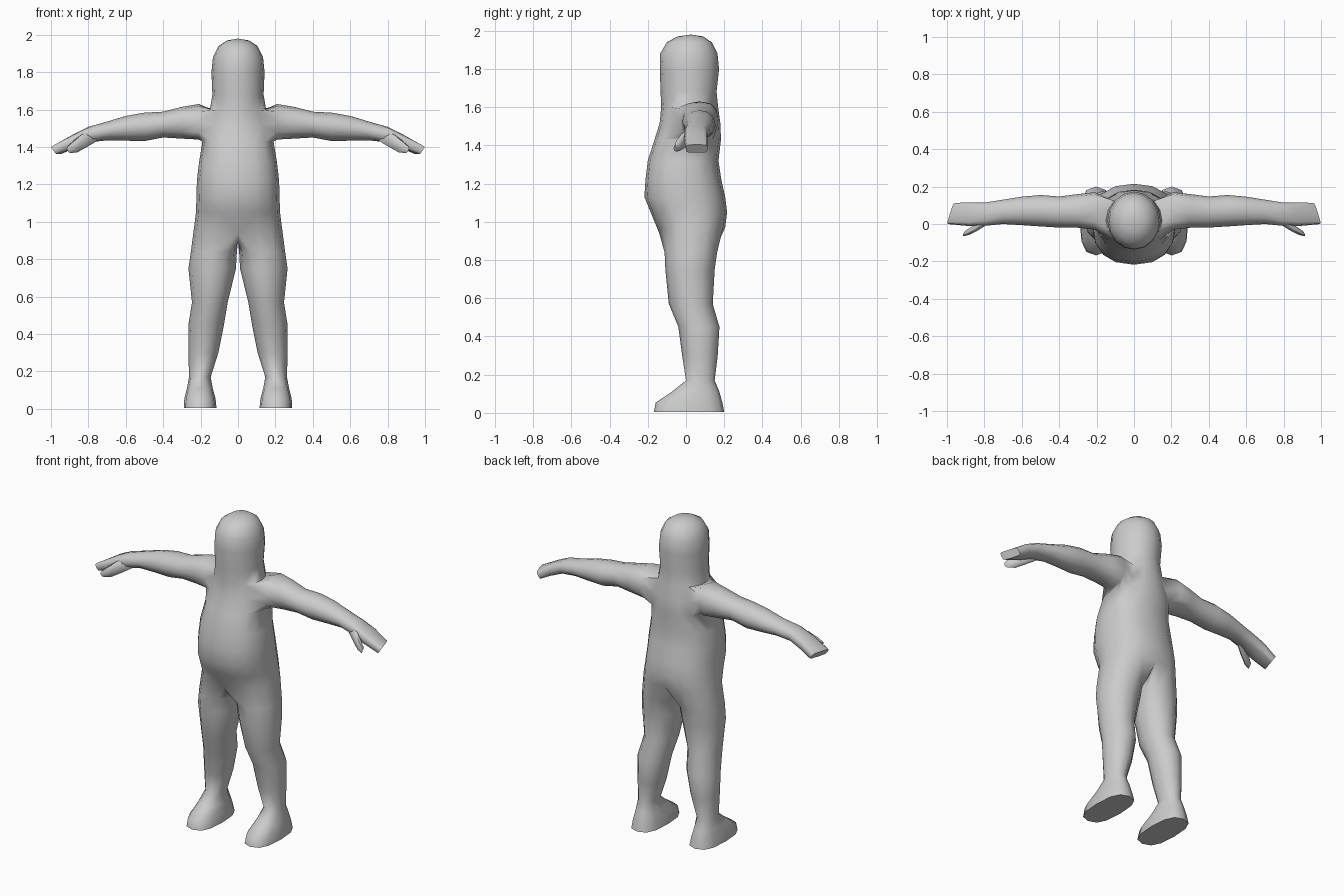
import bpy, bmesh, math
from mathutils import Vector

if "Cube" in bpy.data.objects:
    bpy.data.objects.remove(bpy.data.objects["Cube"])

grey = bpy.data.materials.new("plain grey")
grey.diffuse_color = (0.6, 0.6, 0.6, 1)
grey.use_nodes = True
grey.node_tree.nodes["Principled BSDF"].inputs["Base Color"].default_value = grey.diffuse_color


def oval(deg, e=1.0):
    """Point on a unit superellipse; a small e gives a boxier outline."""
    c, s = math.cos(math.radians(deg)), math.sin(math.radians(deg))
    return math.copysign(abs(c) ** e, c), math.copysign(abs(s) ** e, s)


def bridge(bm, a, b, closed=True, skip=()):
    n = len(a)
    for i in range(n if closed else n - 1):
        if i not in skip:
            j = (i + 1) % n
            bm.faces.new((a[i], a[j], b[j], b[i]))


def finish(bm, name):
    bmesh.ops.recalc_face_normals(bm, faces=bm.faces)
    me = bpy.data.meshes.new(name)
    bm.to_mesh(me)
    bm.free()
    ob = bpy.data.objects.new(name, me)
    bpy.context.collection.objects.link(ob)
    me.materials.append(grey)
    mirror = ob.modifiers.new("mirror", 'MIRROR')
    mirror.use_clip = True
    mirror.merge_threshold = 0.0005
    bpy.ops.object.select_all(action='DESELECT')
    ob.select_set(True)
    bpy.context.view_layer.objects.active = ob
    bpy.ops.object.shade_smooth_by_angle(angle=math.radians(62))
    return ob


bm = bmesh.new()

# Torso and head, half rings from front to back: z, half width, front y, back y
trunk = [(.97, .235, -.14, .205), (1.05, .225, -.185, .215),
         (1.13, .222, -.218, .205), (1.22, .22, -.212, .185),
         (1.32, .208, -.2, .17), (1.43, .19, -.165, .183),
         (1.515, .183, -.138, .18), (1.6, .15, -.13, .168),
         (1.68, .137, -.133, .16), (1.8, .142, -.137, .173),
         (1.88, .134, -.135, .165), (1.94, .105, -.1, .135),
         (1.97, .06, -.045, .09)]
rings = []
for z, hx, yf, yb in trunk:
    ring = []
    for i in range(9):
        c, s = oval(-90 + 22.5 * i, .85 if z < 1.5 else 1)
        x = 0 if i in (0, 8) else hx * c
        ring.append(bm.verts.new((x, (yf + yb) / 2 + (yb - yf) / 2 * s, z)))
    rings.append(ring)
rings[0][0].co.z = .94
for r in range(len(rings) - 1):
    # Leave an opening at the shoulder for the arm
    bridge(bm, rings[r], rings[r + 1], False, range(2, 6) if r in (5, 6) else ())
crown = bm.verts.new((0, .025, 1.98))
for i in range(8):
    bm.faces.new((rings[-1][i], rings[-1][i + 1], crown))

# Arm and flat hand: x, y centre, y radius, z centre, z radius, boxiness
arm = [(.21, .07, .1, 1.535, .095, .8), (.3, .07, .09, 1.53, .085, .9),
       (.4, .064, .083, 1.52, .069, 1), (.5, .071, .084, 1.508, .076, 1),
       (.6, .07, .076, 1.5, .066, 1), (.7, .065, .065, 1.486, .05, 1),
       (.8, .052, .062, 1.466, .042, .8), (.88, .052, .063, 1.43, .038, .6),
       (.97, .056, .057, 1.383, .021, .4)]
low, mid, high = rings[5:8]
prev = low[2:7] + [mid[6]] + high[6:1:-1] + [mid[2]]
for x, yc, ry, zc, rz, e in arm:
    ring = []
    for k in range(12):
        c, s = oval(-150 + 30 * k, e)
        lean = .014 * s - .018 * c if x > .9 else 0
        ring.append(bm.verts.new((x + lean, yc + ry * c, zc + rz * s)))
    bridge(bm, prev, ring)
    prev = ring
bm.faces.new(prev)

# Leg and foot: z, inner x, outer x, front y, back y, boxiness
leg = [(.84, .006, .252, -.112, .163, .9), (.75, .011, .265, -.108, .15, 1),
       (.57, .055, .246, -.09, .14, 1), (.45, .075, .265, -.04, .175, 1),
       (.3, .105, .265, -.02, .166, 1), (.17, .146, .262, 0, .15, 1),
       (.11, .135, .273, -.075, .175, .9), (.055, .12, .287, -.158, .19, .8),
       (.005, .115, .29, -.168, .2, .75)]
crotch = [bm.verts.new((0, y, z)) for y, z in ((.12, .91), (.03, .89), (-.06, .89))]
prev = rings[0] + crotch
for z, xi, xo, yf, yb, e in leg:
    ring = []
    for k in range(12):
        c, s = oval(-120 + 30 * k, e)
        ring.append(bm.verts.new(((xi + xo) / 2 + (xo - xi) / 2 * c,
                                  (yf + yb) / 2 + (yb - yf) / 2 * s, z)))
    bridge(bm, prev, ring)
    prev = ring
bm.faces.new(prev)
finish(bm, "body")

# Thumbs: tapered lofts along a short path
bm = bmesh.new()
prev = None
for x, y, z, r in ((.76, .03, 1.465, .03), (.82, -.005, 1.435, .034),
                   (.87, -.033, 1.402, .03), (.905, -.05, 1.385, .018)):
    ring = [bm.verts.new(Vector((x, y, z)) + r * Vector((-.4 * c + .4 * s, .85 * c, s)))
            for c, s in (oval(45 * k) for k in range(8))]
    if prev:
        bridge(bm, prev, ring)
    else:
        bm.faces.new(ring)
    prev = ring
bm.faces.new(prev)
finish(bm, "thumbs")
